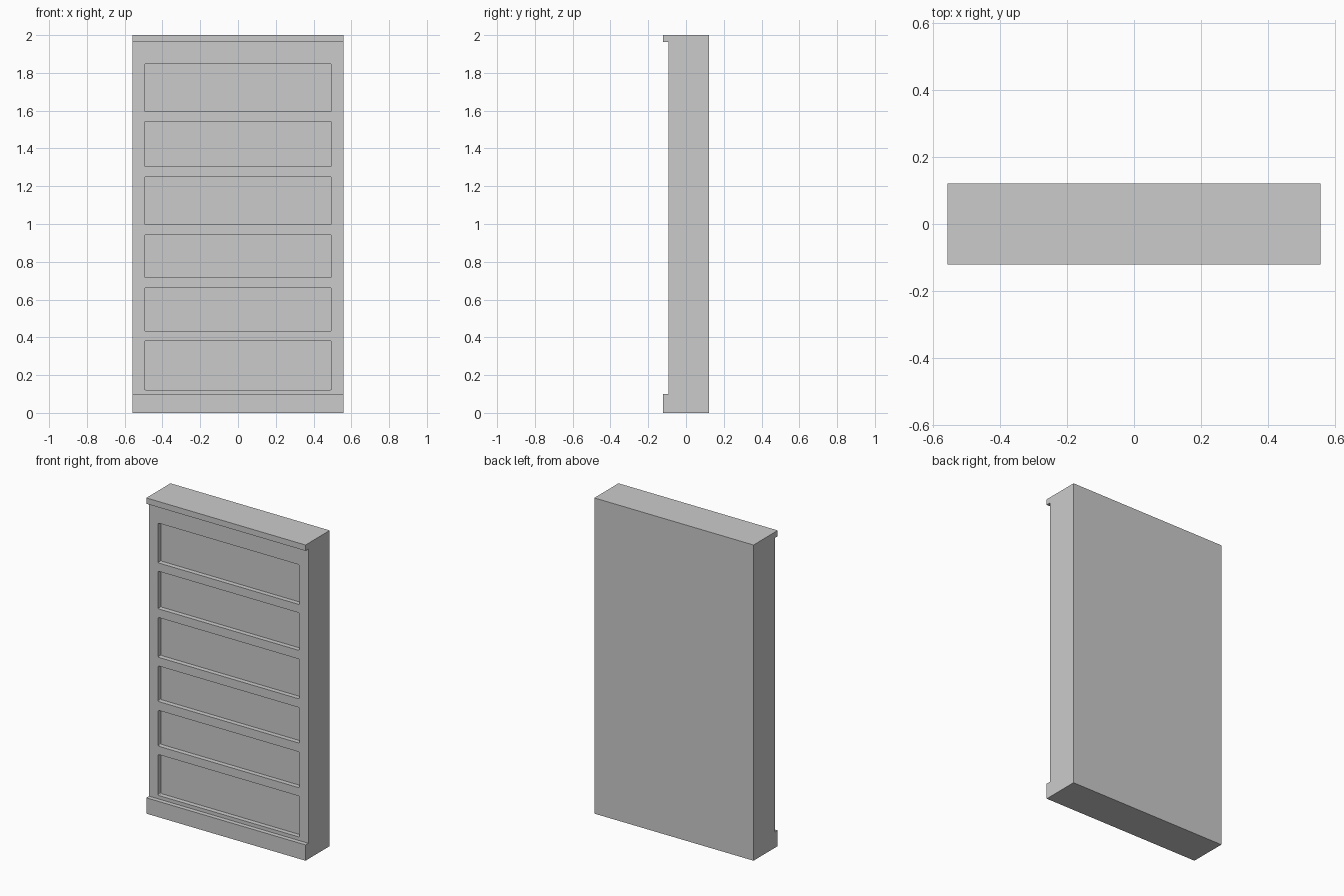
import bpy, bmesh
from mathutils import Matrix, Vector

if "Cube" in bpy.data.objects:
    bpy.data.objects.remove(bpy.data.objects["Cube"])

HALF_W, HALF_D = 0.558, 0.121      # overall half width and half depth
FACE_Y, RECESS = -0.093, 0.03      # front of the frame, depth of the bays
PLINTH_Z, CORNICE_Z = 0.10, 1.963
BAY_HALF_W = 0.495
BAYS = [(0.122, 0.381), (0.434, 0.661), (0.717, 0.942),
        (0.997, 1.249), (1.304, 1.542), (1.595, 1.847)]


def finish(bm, name):
    bmesh.ops.recalc_face_normals(bm, faces=bm.faces)
    mesh = bpy.data.meshes.new(name)
    bm.to_mesh(mesh)
    bm.free()
    obj = bpy.data.objects.new(name, mesh)
    bpy.context.collection.objects.link(obj)
    return obj


# Body: side profile with plinth and cornice lips, swept across the width
bm = bmesh.new()
profile = [(-HALF_D, 0), (HALF_D, 0), (HALF_D, 2), (-HALF_D, 2),
           (-HALF_D, CORNICE_Z), (FACE_Y, CORNICE_Z),
           (FACE_Y, PLINTH_Z), (-HALF_D, PLINTH_Z)]
side = bm.faces.new([bm.verts.new((-HALF_W, y, z)) for y, z in profile])
swept = bmesh.ops.extrude_face_region(bm, geom=[side])["geom"]
bmesh.ops.translate(bm, vec=(2 * HALF_W, 0, 0),
                    verts=[v for v in swept if isinstance(v, bmesh.types.BMVert)])
body = finish(bm, "bookcase_body")

# Bay cutters: one shallow block per shelf bay, with slightly rounded corners
bm = bmesh.new()
for z0, z1 in BAYS:
    size = Vector((2 * BAY_HALF_W, 2 * RECESS, z1 - z0))
    place = Matrix.Translation((0, FACE_Y, (z0 + z1) / 2)) @ Matrix.Diagonal(size.to_4d())
    bmesh.ops.create_cube(bm, size=1, matrix=place)
corners = [e for e in bm.edges
           if abs((e.verts[0].co - e.verts[1].co).normalized().y) > 0.9]
bmesh.ops.bevel(bm, geom=corners, offset=0.007, segments=3, profile=0.5, affect='EDGES')
cutter = finish(bm, "bay_cutter")

# Carve the bays, leaving the stiles and shelf edges
cut = body.modifiers.new("bays", 'BOOLEAN')
cut.operation = 'DIFFERENCE'
cut.solver = 'EXACT'
cut.object = cutter
bpy.context.view_layer.objects.active = body
body.select_set(True)
bpy.ops.object.modifier_apply(modifier=cut.name)
bpy.data.objects.remove(cutter)
bpy.ops.object.shade_smooth_by_angle()
